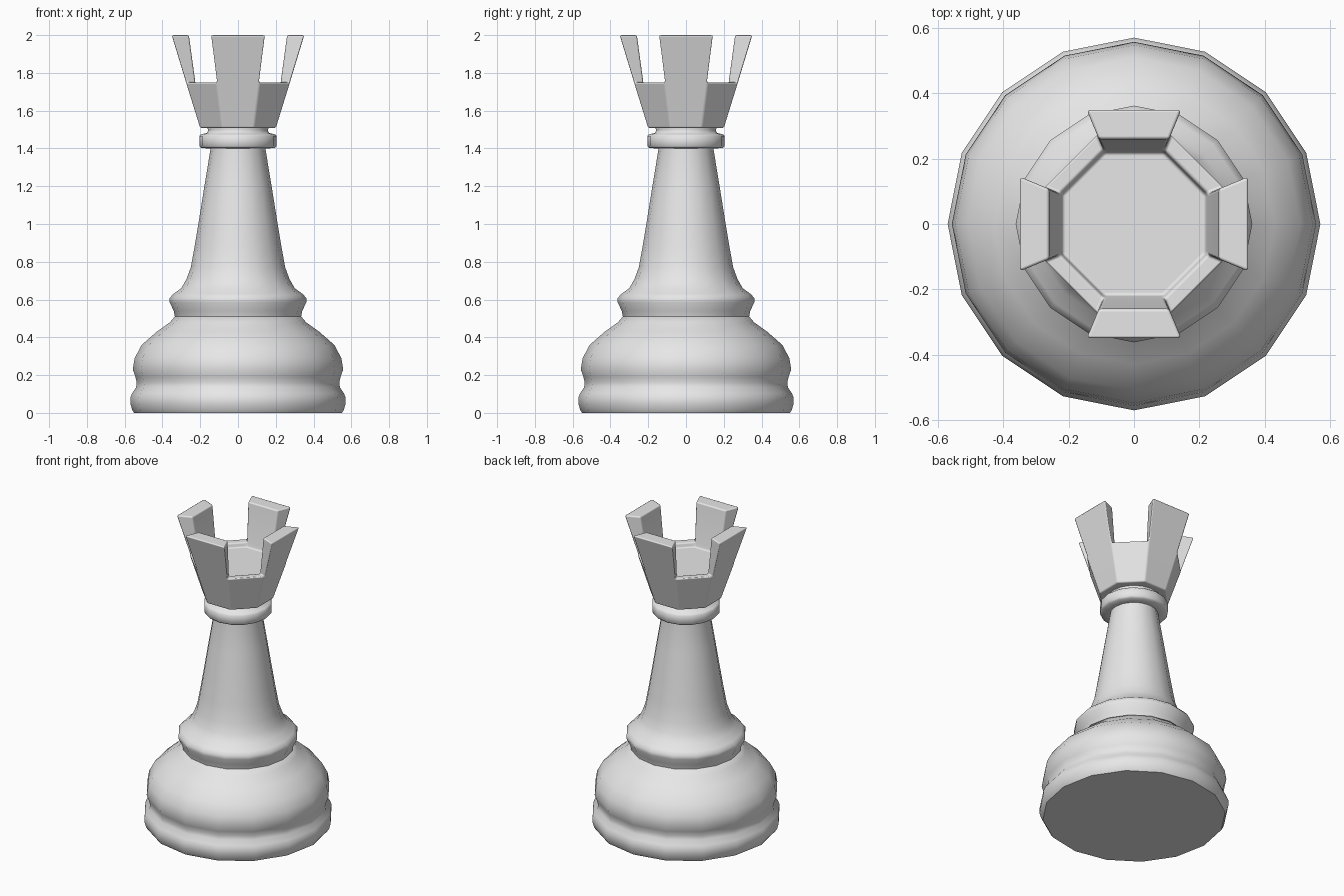
import bpy
import bmesh
from math import cos, sin, pi, radians

cube = bpy.data.objects.get("Cube")
if cube:
    bpy.data.objects.remove(cube)

grey = bpy.data.materials.new("plain_grey")
grey.use_nodes = True
colour = (0.8, 0.8, 0.8, 1)
grey.diffuse_color = colour
grey.node_tree.nodes["Principled BSDF"].inputs["Base Color"].default_value = colour


def ring(bm, r, z, sides, turn=0.0):
    """One closed loop of vertices around the z axis."""
    return [bm.verts.new((r * cos(turn + 2 * pi * i / sides),
                          r * sin(turn + 2 * pi * i / sides), z))
            for i in range(sides)]


def bridge(bm, low, high):
    """Quads between two loops."""
    n = len(low)
    return [bm.faces.new((low[i], low[(i + 1) % n], high[(i + 1) % n], high[i]))
            for i in range(n)]


def finish(bm, name, angle):
    bmesh.ops.recalc_face_normals(bm, faces=bm.faces[:])
    mesh = bpy.data.meshes.new(name)
    bm.to_mesh(mesh)
    bm.free()
    mesh.materials.append(grey)
    obj = bpy.data.objects.new(name, mesh)
    bpy.context.collection.objects.link(obj)
    bpy.ops.object.select_all(action="DESELECT")
    obj.select_set(True)
    bpy.context.view_layer.objects.active = obj
    bpy.ops.object.shade_smooth_by_angle(angle=radians(angle))
    return obj


def turned(name, profile, sides=16):
    """Lathe a (radius, height) profile and cap both ends."""
    bm = bmesh.new()
    loops = [ring(bm, r, z, sides) for r, z in profile]
    for low, high in zip(loops, loops[1:]):
        bridge(bm, low, high)
    bm.faces.new(loops[0])
    bm.faces.new(loops[-1])
    return finish(bm, name, 55)


# Wide foot with its rounded belly
turned("base", [(.55, 0), (.56, .015), (.57, .05), (.57, .08), (.56, .105),
                (.54, .135), (.536, .16), (.543, .19), (.557, .23),
                (.547, .29), (.51, .36), (.43, .43), (.36, .48), (.335, .51)])

# Flared ring and tapering column
turned("column", [(.332, .50), (.34, .54), (.362, .585), (.362, .608),
                  (.342, .63), (.30, .66), (.272, .71), (.25, .77),
                  (.23, .88), (.21, 1.0), (.178, 1.2), (.145, 1.40), (.145, 1.42)])

# Collar under the crown
turned("collar", [(.15, 1.4), (.195, 1.402), (.205, 1.412), (.205, 1.465),
                  (.195, 1.475), (.165, 1.482), (.158, 1.495), (.165, 1.52)])

# Octagonal crown: flared cup, rim and shallow floor
bm = bmesh.new()
flat = cos(pi / 8)
bottom, outer, inner, floor = [
    ring(bm, a / flat, z, 8, pi / 8)
    for a, z in [(.20, 1.508), (.275, 1.75), (.226, 1.75), (.218, 1.72)]]
bm.faces.new(bottom)
bridge(bm, bottom, outer)
rim = bridge(bm, outer, inner)
bridge(bm, inner, floor)
bm.faces.new(floor)

# Four battlements raised from every second rim face
outer_set = set(outer)
for face in rim[1::2]:
    is_outer = [v in outer_set for v in face.verts]
    top = [bm.verts.new((v.co.x * s, v.co.y * s, 2.0))
           for v, s in ((v, .351 / .275 if o else .26 / .226)
                        for v, o in zip(face.verts, is_outer))]
    bridge(bm, list(face.verts), top)
    bm.faces.new(top)
    bm.faces.remove(face)

crown = finish(bm, "crown", 180)
bevel = crown.modifiers.new("soft_edges", "BEVEL")
bevel.width = .009
bevel.segments = 2
bevel.limit_method = "ANGLE"
bevel.angle_limit = radians(20)
bevel.harden_normals = True
